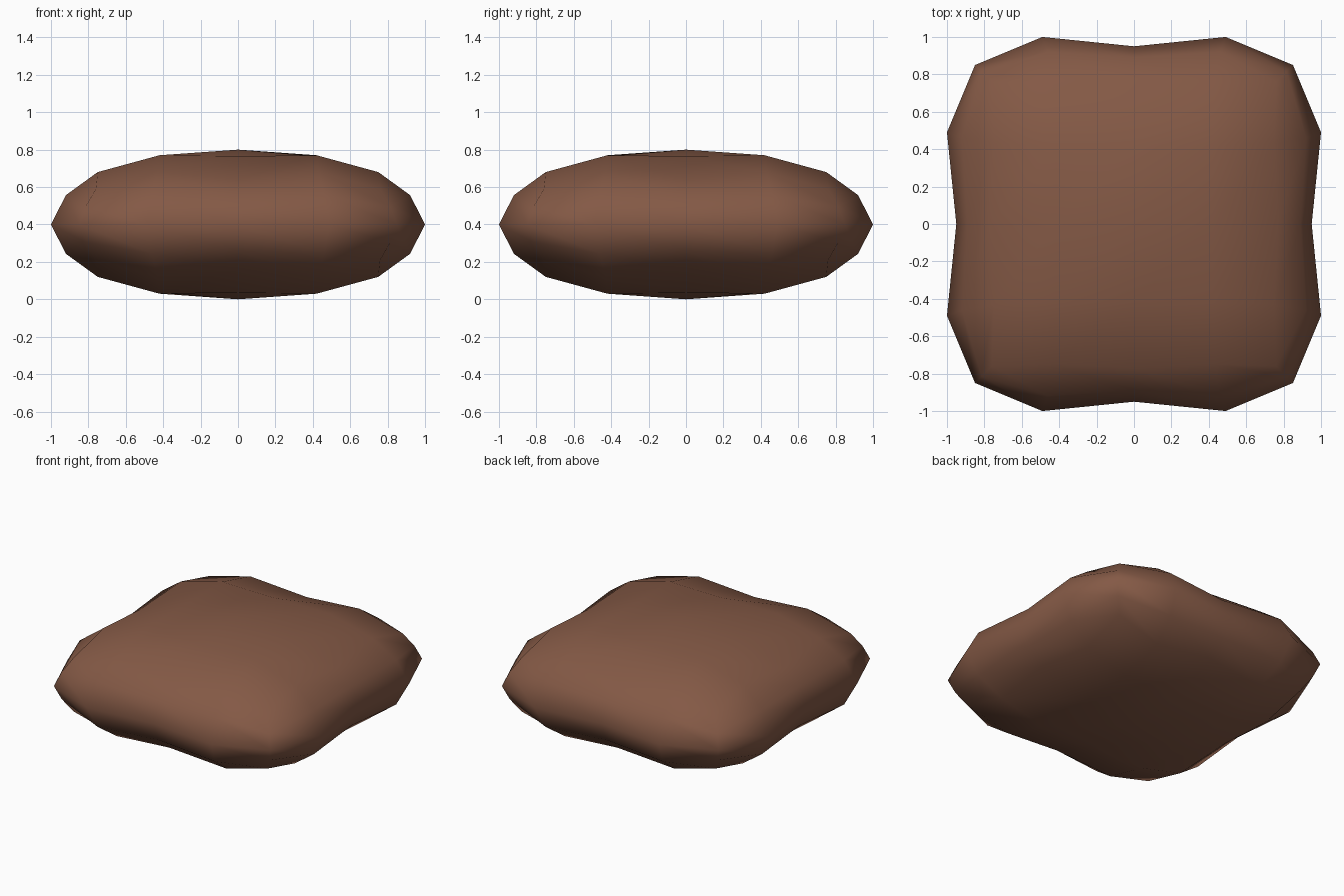
import bpy, bmesh

if "Cube" in bpy.data.objects:
    bpy.data.objects.remove(bpy.data.objects["Cube"])

# Positions for one eighth of the cushion, keyed by grid steps from the centre
# (larger horizontal step, smaller horizontal step, vertical step)
SHAPE = {
    (2, 0, 0): (.95, 0, 0), (2, 1, 0): (1, .49, 0), (2, 2, 0): (.85, .85, 0),
    (2, 0, 1): (.89, 0, .14), (2, 1, 1): (.92, .46, .157), (2, 2, 1): (.815, .815, .095),
    (2, 0, 2): (.77, 0, .24), (2, 1, 2): (.75, .43, .28), (2, 2, 2): (.76, .76, .19),
    (0, 0, 2): (0, 0, .4), (1, 0, 2): (.42, 0, .365), (1, 1, 2): (.42, .42, .37),
}


def mould(co):
    """Move a point of the gridded cube onto the cushion surface."""
    step = [round(abs(c) * 2) for c in co]
    sign = [-1 if c < 0 else 1 for c in co]
    a, b = max(step[:2]), min(step[:2])
    x, y, z = SHAPE[(a, b, step[2])]
    if step[1] > step[0]:
        x, y = y, x
    return x * sign[0], y * sign[1], z * sign[2] + .4


# Cushion: cube cut into a 4 x 4 grid per side, then moulded
bm = bmesh.new()
bmesh.ops.create_cube(bm, size=2)
bmesh.ops.subdivide_edges(bm, edges=bm.edges[:], cuts=3, use_grid_fill=True)
for v in bm.verts:
    v.co = mould(v.co)
bmesh.ops.recalc_face_normals(bm, faces=bm.faces[:])
for f in bm.faces:
    f.smooth = True
mesh = bpy.data.meshes.new("cushion")
bm.to_mesh(mesh)
bm.free()

# Brown fabric
brown = bpy.data.materials.new("brown")
brown.diffuse_color = (.23, .10, .06, 1)
brown.use_nodes = True
brown.node_tree.nodes["Principled BSDF"].inputs["Base Color"].default_value = brown.diffuse_color
mesh.materials.append(brown)
cushion = bpy.data.objects.new("cushion", mesh)
bpy.context.collection.objects.link(cushion)
